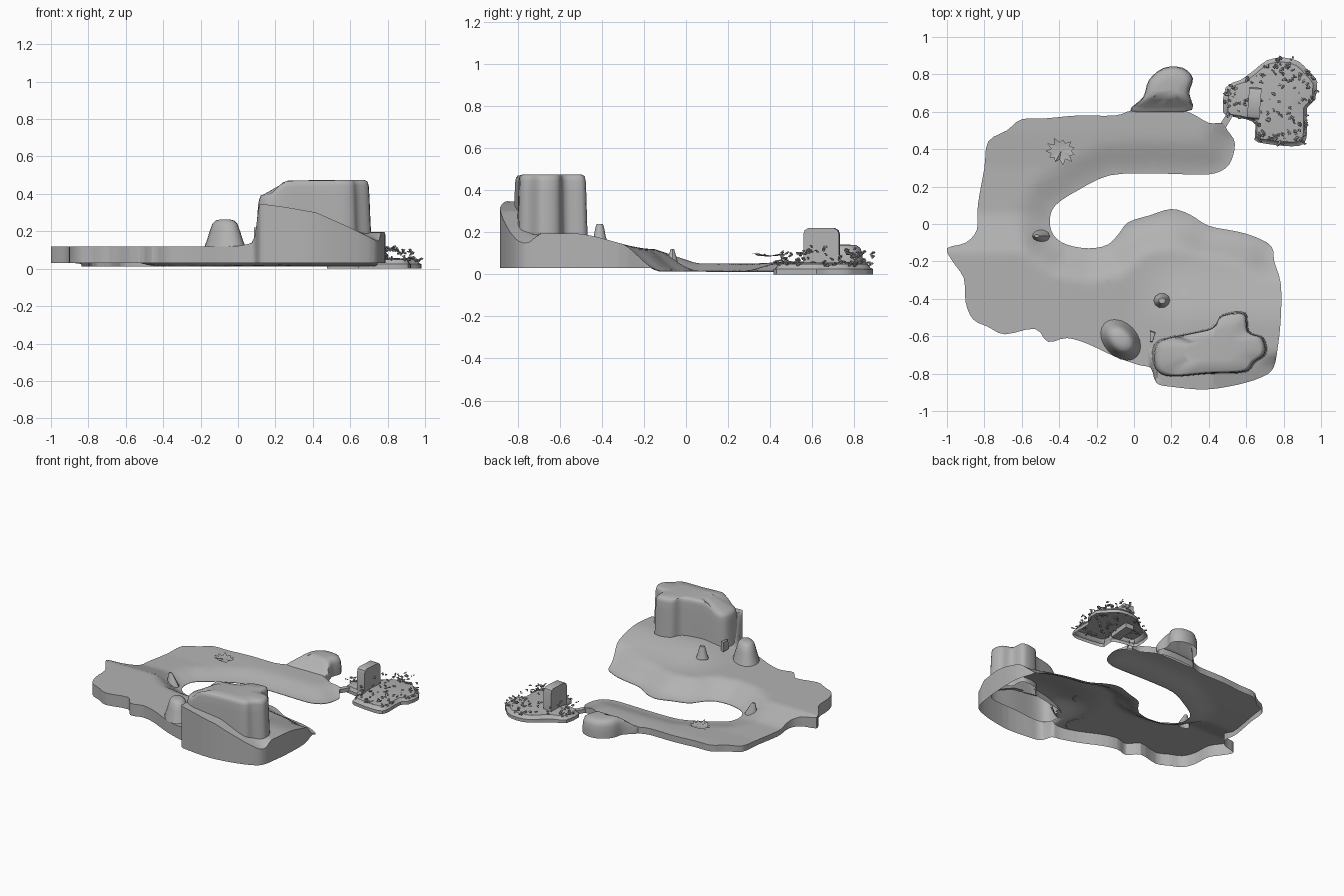
import bpy, bmesh, math, random
from mathutils import Vector, Matrix

if "Cube" in bpy.data.objects:
    bpy.data.objects.remove(bpy.data.objects["Cube"])

random.seed(4)
stone = bpy.data.materials.new("plain_grey")
stone.diffuse_color = (0.45, 0.45, 0.45, 1)
stone.use_nodes = True
stone.node_tree.nodes["Principled BSDF"].inputs["Base Color"].default_value = stone.diffuse_color


def smooth(t):
    t = max(0.0, min(1.0, t))
    return t * t * (3 - 2 * t)


def lerp_table(table, v):
    if v <= table[0][0]:
        return table[0][1]
    for (a, za), (b, zb) in zip(table, table[1:]):
        if v <= b:
            return za + (zb - za) * (v - a) / (b - a)
    return table[-1][1]


def rounded(pts, n=3):
    """Closed Catmull-Rom curve through pts, always counter-clockwise."""
    p = [Vector(q) for q in pts]
    if sum(p[i - 1].x * p[i].y - p[i].x * p[i - 1].y for i in range(len(p))) < 0:
        p.reverse()
    out = []
    for i in range(len(p)):
        a, b, c, d = p[i - 1], p[i], p[(i + 1) % len(p)], p[(i + 2) % len(p)]
        for k in range(n):
            t = k / n
            out.append(0.5 * (2 * b + (c - a) * t + (2 * a - 5 * b + 4 * c - d) * t * t
                              + (3 * b - a - 3 * c + d) * t ** 3))
    return out


def inside(poly, x, y):
    hit = False
    for i in range(len(poly)):
        a, b = poly[i - 1], poly[i]
        if (a.y > y) != (b.y > y) and x < (b.x - a.x) * (y - a.y) / (b.y - a.y) + a.x:
            hit = not hit
    return hit


def scaled(poly, s):
    c = sum(poly, Vector((0, 0))) / len(poly)
    return [c + (q - c) * s for q in poly]


def finish(bm, name, angle=40):
    me = bpy.data.meshes.new(name)
    bm.to_mesh(me)
    bm.free()
    me.materials.append(stone)
    ob = bpy.data.objects.new(name, me)
    bpy.context.collection.objects.link(ob)
    bpy.ops.object.select_all(action='DESELECT')
    ob.select_set(True)
    bpy.context.view_layer.objects.active = ob
    bpy.ops.object.shade_smooth_by_angle(angle=math.radians(angle))
    return ob


def loft(name, outline, rings, shift=(0, 0), zfunc=None, angle=40):
    """Stack scaled copies of an outline, open below and capped on top."""
    bm = bmesh.new()
    z0, z1 = rings[0][1], rings[-1][1]
    prev = None
    for s, z in rings:
        f = (z - z0) / (z1 - z0)
        ring = []
        for q in scaled(outline, s):
            x, y = q.x + shift[0] * f, q.y + shift[1] * f
            ring.append(bm.verts.new((x, y, zfunc(x, y, z) if zfunc else z)))
        if prev:
            for j in range(len(ring)):
                k = (j + 1) % len(ring)
                bm.faces.new((prev[j], prev[k], ring[k], ring[j]))
        prev = ring
    cap = bm.faces.new(prev)
    cap.normal_update()
    bmesh.ops.triangulate(bm, faces=[cap], ngon_method='EAR_CLIP')
    return finish(bm, name, angle)


def ellipse(x, y, rx, ry, turn=0, n=20):
    r = Matrix.Rotation(turn, 2)
    return [Vector((x, y)) + r @ Vector((rx * math.cos(i * math.tau / n), ry * math.sin(i * math.tau / n)))
            for i in range(n)]


# outlines seen from above: outer coast, then the shore around the bay
coast = [(.5, .5), (.47, .54), (.4, .54), (.31, .59), (.2, .62), (0, .61), (-.1, .58), (-.3, .58), (-.47, .565),
         (-.6, .56), (-.68, .5), (-.78, .44), (-.8, .3), (-.835, .1), (-.84, -.03), (-.9, -.1), (-1, -.13),
         (-.97, -.2), (-.91, -.29), (-.9, -.42), (-.86, -.51), (-.78, -.55), (-.69, -.59), (-.53, -.56),
         (-.46, -.63), (-.36, -.61), (-.25, -.64), (-.1, -.71), (.03, -.755), (.09, -.77), (.12, -.85),
         (.2, -.87), (.38, -.885), (.55, -.86), (.68, -.82), (.745, -.77), (.77, -.65), (.785, -.5),
         (.785, -.32), (.75, -.2)]
shore = [(.735, -.12), (.65, -.07), (.55, -.04), (.4, -.01), (.3, .05), (.2, .08), (.08, .045), (-.03, .01),
         (-.08, -.05), (-.14, -.11), (-.24, -.13), (-.36, -.11), (-.43, -.06), (-.45, .02), (-.42, .1),
         (-.3, .18), (-.13, .26), (.1, .27), (.3, .265), (.43, .27), (.51, .32), (.54, .43)]
mesa = rounded([(.11, -.68), (.15, -.62), (.3, -.585), (.42, -.555), (.47, -.49), (.59, -.48), (.61, -.575),
                (.685, -.61), (.70, -.69), (.64, -.74), (.59, -.79), (.4, -.8), (.2, -.815), (.12, -.78)], 4)
shore_v = [Vector(p) for p in shore]


def shore_distance(p):
    best = 9.0
    for a, b in zip(shore_v, shore_v[1:]):
        t = max(0, min(1, (p - a).dot(b - a) / (b - a).length_squared))
        best = min(best, (p - a - (b - a) * t).length)
    return best


def ground(x, y):
    h = lerp_table([(-.15, .12), (.05, .052), (.3, .05), (.5, .06)], y)
    h += .075 * smooth(x / .35 + .1) * smooth((-y - .15) / .4)
    h = .015 + (h - .015) * smooth(shore_distance(Vector((x, y))) / .2 + .04)
    # ramp climbing round the front of the mesa
    ramp = lerp_table([(.1, .35), (.25, .33), (.42, .3), (.6, .22), (.78, .13)], x)
    w = smooth((-y - .68) / .09) * smooth((x - .08) / .04)
    return h + (ramp - h) * w


# main land: outline cut into a grid, raised by the height rule, walls dropped at the rim
bm = bmesh.new()
face = bm.faces.new([bm.verts.new((q.x, q.y, 0)) for q in rounded(coast + shore)])
face.normal_update()
bmesh.ops.triangulate(bm, faces=[face], ngon_method='EAR_CLIP')
for axis in (Vector((1, 0, 0)), Vector((0, 1, 0))):
    for k in range(-33, 34):
        bmesh.ops.bisect_plane(bm, geom=bm.verts[:] + bm.edges[:] + bm.faces[:],
                               plane_co=axis * (k * .03 + .004), plane_no=axis, dist=1e-5)
for v in bm.verts:
    v.co.z = ground(v.co.x, v.co.y)
rim = [e for e in bm.edges if e.is_boundary]
wall = bmesh.ops.extrude_edge_only(bm, edges=rim)['geom']
for v in wall:
    if isinstance(v, bmesh.types.BMVert):
        v.co.z = min(v.co.z - .003, .03 - .018 * smooth((v.co.y + .1) / .2))
core = scaled(mesa, .9)
hidden = [f for f in bm.faces if inside(core, *f.calc_center_median().xy)]
bmesh.ops.delete(bm, geom=hidden, context='FACES')
finish(bm, "main_land", 50)

# mesa with a lower western shoulder
loft("mesa", mesa, [(1.04, .15), (1.02, .25), (1, .38), (.985, .44), (.96, .462), (.9, .47), (.5, .472)],
     zfunc=lambda x, y, z: z - (.07 * (1 - smooth((x - .16) / .1)) - .012 * (x - .3)) * smooth((z - .3) / .14),
     angle=60)

# rounded rocks and spikes standing on the land
loft("knob_rock", ellipse(-.07, -.62, .125, .09, -.8),
     [(1, .12), (.9, .15), (.75, .2), (.62, .24), (.45, .258), (.2, .264)])
loft("pointed_rock", ellipse(.15, -.41, .045, .04, 0, 10), [(1, .15), (.75, .18), (.55, .22), (.4, .24)])
loft("shore_rock", ellipse(-.5, -.065, .05, .035, 0, 10), [(1, .03), (.6, .08), (.25, .12)], (-.02, 0))
loft("slab_rock", [Vector(p) for p in ((.085, -.63), (.1, -.63), (.115, -.58), (.085, -.57))],
     [(1, .15), (.9, .22)])

# headland hump on the north arm
hump = rounded([(-.02, .605), (.05, .68), (.08, .77), (.16, .835), (.26, .835), (.315, .78), (.295, .7),
                (.31, .61), (.15, .6)])
loft("north_hump", hump, [(1, .012), (1, .06), (.97, .1), (.9, .125), (.75, .138), (.4, .142)],
     zfunc=lambda x, y, z: z - max(0, z - .06) * .9 * (1 - smooth((y - .6) / .1)))

# spiky dry branch lying on the north arm
bm = bmesh.new()
hub = bm.verts.new((-.39, .39, .085))
tips = []
for i in range(22):
    a = i * math.tau / 22
    r = random.uniform(.07, .095) if i % 2 else .055
    tips.append(bm.verts.new((-.39 + r * math.cos(a), .39 + r * .85 * math.sin(a),
                              random.uniform(.088, .105) if i % 2 else .087)))
for i in range(22):
    bm.faces.new((hub, tips[i], tips[(i + 1) % 22]))
finish(bm, "spiky_branch", 60)

# small islet with a low raised bed
islet = rounded([(.475, .6), (.49, .73), (.57, .77), (.64, .82), (.71, .875), (.8, .89), (.88, .87), (.93, .82),
                 (.98, .76), (.965, .66), (.925, .62), (.925, .5), (.91, .43), (.84, .415), (.7, .43),
                 (.645, .45), (.65, .53), (.6, .56), (.52, .575)], 2)
loft("islet", islet, [(1, 0), (1, .024), (.95, .03), (.9, .048), (.5, .056)])

# narrow link from land to islet
link = [Vector(p) for p in ((.455, .525), (.485, .505), (.535, .59), (.505, .605))]
loft("link", link, [(1, .012), (1, .04)])

# upright slab with rounded top corners on the islet
bm = bmesh.new()
prof = [(-.085, .02), (.085, .02), (.085, .19), (.078, .21), (.06, .22), (-.06, .22), (-.078, .21), (-.085, .19)]
slab = bm.faces.new([bm.verts.new((-.033, y, z)) for y, z in prof])
ext = bmesh.ops.extrude_face_region(bm, geom=[slab], use_keep_orig=True)['geom']
bmesh.ops.translate(bm, verts=[g for g in ext if isinstance(g, bmesh.types.BMVert)], vec=(.066, 0, 0))
bmesh.ops.recalc_face_normals(bm, faces=bm.faces[:])
bmesh.ops.rotate(bm, verts=bm.verts[:], matrix=Matrix.Rotation(-.08, 3, 'Z'))
bmesh.ops.translate(bm, verts=bm.verts[:], vec=(.643, .645, 0))
finish(bm, "upright_slab", 30)

# scattered leafy tufts, lowest at the rim and tallest near the slab
bm = bmesh.new()
count = 0
while count < 150:
    x, y = random.uniform(.47, .98), random.uniform(.42, .89)
    if not inside(islet, x, y) or (inside(scaled(islet, .7), x, y) and random.random() < .5):
        continue
    count += 1
    far = min(1, math.hypot(x - .68, y - .65) / .33)
    z = .04 + (.02 + .1 * (1 - far * .7)) * random.random() ** 2
    for k in range(2):
        r = random.uniform(.006, .01)
        turn = Matrix.Rotation(random.uniform(0, 6), 4, 'Z') @ Matrix.Rotation(random.uniform(-.8, .8), 4, 'X')
        at = Matrix.Translation((x + k * random.uniform(-.012, .012), y + k * random.uniform(-.012, .012),
                                 z + k * .006))
        bmesh.ops.create_icosphere(bm, subdivisions=1, radius=r, matrix=at @ turn @ Matrix.Diagonal((1.4, .8, .6, 1)))
finish(bm, "islet_plants", 20)
